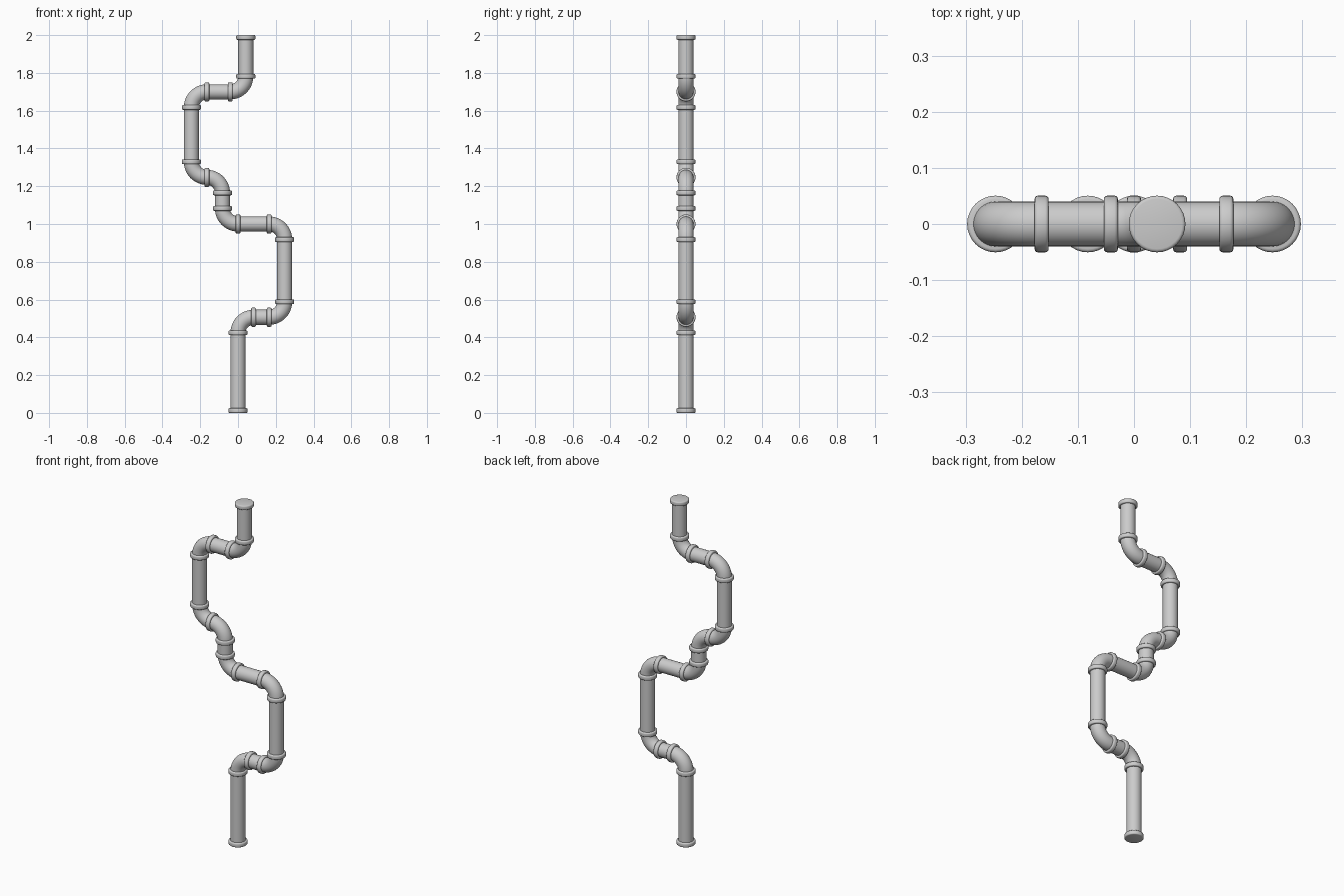
import bpy, bmesh, math
from mathutils import Vector, Matrix

if "Cube" in bpy.data.objects:
    bpy.data.objects.remove(bpy.data.objects["Cube"])

U = 0.0823          # pipe module, also the bend radius
PIPE_R = 0.04
COLLAR_R = 0.0505
COLLAR_W = 0.025
SIDES = 32
Z0 = COLLAR_W / 2


def finish(bm, name):
    bmesh.ops.recalc_face_normals(bm, faces=bm.faces)
    mesh = bpy.data.meshes.new(name)
    bm.to_mesh(mesh)
    bm.free()
    ob = bpy.data.objects.new(name, mesh)
    bpy.context.collection.objects.link(ob)
    bpy.ops.object.select_all(action='DESELECT')
    ob.select_set(True)
    bpy.context.view_layer.objects.active = ob
    bpy.ops.object.shade_smooth_by_angle(angle=math.radians(40))
    return ob


def sweep(name, stations):
    """Open tube through (point, direction) stations in the xz plane."""
    bm = bmesh.new()
    side = Vector((0, 1, 0))
    rings = []
    for p, d in stations:
        n = d.cross(side)
        angles = [2 * math.pi * i / SIDES for i in range(SIDES)]
        rings.append([bm.verts.new(p + PIPE_R * (math.cos(a) * side + math.sin(a) * n))
                      for a in angles])
    for r, s in zip(rings, rings[1:]):
        for i in range(SIDES):
            j = (i + 1) % SIDES
            bm.faces.new((r[i], r[j], s[j], s[i]))
    return finish(bm, name)


def collar(p, d):
    """Raised ring with rounded rims around a joint."""
    bm = bmesh.new()
    rot = d.to_track_quat('Z', 'Y').to_matrix().to_4x4()
    bmesh.ops.create_cone(bm, cap_ends=True, segments=SIDES, radius1=COLLAR_R,
                          radius2=COLLAR_R, depth=COLLAR_W,
                          matrix=Matrix.Translation(p) @ rot)
    rims = [e for e in bm.edges if any(len(f.verts) > 4 for f in e.link_faces)]
    bmesh.ops.bevel(bm, geom=rims, offset=0.006, segments=3, profile=0.5, affect='EDGES')
    finish(bm, "joint_collar")


# Corners of the pipe route in modules (x, z)
route = [(0, 0), (0, 6), (3, 6), (3, 12), (-1, 12), (-1, 15),
         (-3, 15), (-3, 20.5), (0.5, 20.5), (0.5, 24)]
pts = [Vector((x * U, 0, z * U + Z0)) for x, z in route]
dirs = [(b - a).normalized() for a, b in zip(pts, pts[1:])]

# Straight lengths, with a collar at each end (shared where bends meet)
joints = []
for i, d in enumerate(dirs):
    a = pts[i] + (d * U if i > 0 else Vector())
    b = pts[i + 1] - (d * U if i < len(dirs) - 1 else Vector())
    joints.append((a, d))
    if (b - a).length > 0.001:
        sweep("straight_pipe", [(a, d), (b, d)])
        joints.append((b, d))
for p, d in joints:
    collar(p, d)

# Quarter-turn elbows
for c, d0, d1 in zip(pts[1:-1], dirs, dirs[1:]):
    centre = c - d0 * U + d1 * U
    stations = []
    for k in range(13):
        t = math.pi / 2 * k / 12
        stations.append((centre + U * (math.sin(t) * d0 - math.cos(t) * d1),
                         math.cos(t) * d0 + math.sin(t) * d1))
    sweep("elbow_pipe", stations)
